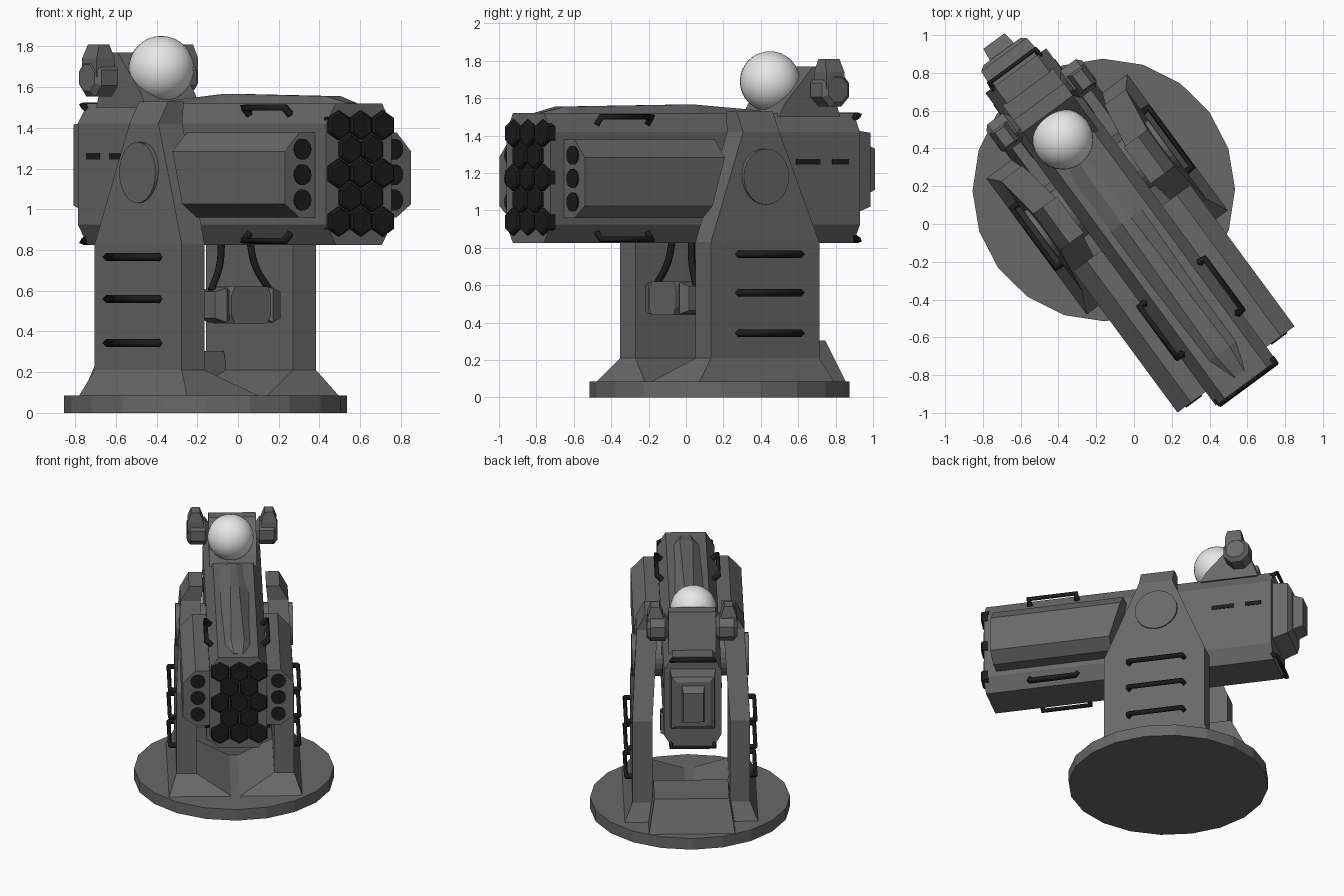
import bpy, bmesh
from math import sin, cos, pi, radians
from mathutils import Matrix, Vector

if "Cube" in bpy.data.objects:
    bpy.data.objects.remove(bpy.data.objects["Cube"])

# The whole mount is turned on its base; parts are modelled facing -y
TURN = Matrix.Translation((-0.16, 0.18, 0)) @ Matrix.Rotation(radians(36.4), 4, 'Z')
SIDES = (("left", 1), ("right", -1))


def material(name, v, rough=0.6):
    m = bpy.data.materials.new(name)
    m.use_nodes = True
    m.diffuse_color = (v, v, v, 1)
    b = m.node_tree.nodes["Principled BSDF"]
    b.inputs["Base Color"].default_value = (v, v, v, 1)
    b.inputs["Roughness"].default_value = rough
    return m


GREY = material("hull_grey", 0.14)
BLACK = material("matte_black", 0.012)
WHITE = material("dome_white", 0.8)


def place(name, data, mat):
    ob = bpy.data.objects.new(name, data)
    bpy.context.collection.objects.link(ob)
    data.materials.append(mat)
    ob.matrix_world = TURN
    return ob


def loft(name, rings, mat=GREY, side=1):
    """Skin a list of equal point rings and cap both ends."""
    bm = bmesh.new()
    vs = [[bm.verts.new((x * side, y, z)) for x, y, z in r] for r in rings]
    n = len(vs[0])
    for a, b in zip(vs, vs[1:]):
        for i in range(n):
            j = (i + 1) % n
            bm.faces.new((a[i], a[j], b[j], b[i]))
    bm.faces.new(vs[0])
    bm.faces.new(vs[-1])
    bmesh.ops.recalc_face_normals(bm, faces=bm.faces)
    me = bpy.data.meshes.new(name)
    bm.to_mesh(me)
    bm.free()
    return place(name, me, mat)


def flat(x0, x1, y0, y1, z):
    return [(x0, y0, z), (x1, y0, z), (x1, y1, z), (x0, y1, z)]


def upright(w, z0, z1, y, cx=0.0, cz=0.0):
    """Chamfered rectangle standing across the barrel axis."""
    return [(-w + cx, y, z0), (w - cx, y, z0), (w, y, z0 + cz), (w, y, z1 - cz),
            (w - cx, y, z1), (-w + cx, y, z1), (-w, y, z1 - cz), (-w, y, z0 + cz)]


def circle(x, y, z, r, n, axis='y', start=0.0):
    out = []
    for i in range(n):
        t = start + 2 * pi * i / n
        a, b = r * cos(t), r * sin(t)
        out.append({'x': (x, y + a, z + b), 'y': (x + a, y, z + b), 'z': (x + a, y + b, z)}[axis])
    return out


def pipe(name, pts, r, kind='POLY', res=0):
    cu = bpy.data.curves.new(name, 'CURVE')
    cu.dimensions = '3D'
    cu.bevel_depth, cu.bevel_resolution, cu.use_fill_caps = r, res, True
    sp = cu.splines.new(kind)
    if kind == 'BEZIER':
        sp.bezier_points.add(len(pts) - 1)
        for p, co in zip(sp.bezier_points, pts):
            p.co = co
            p.handle_left_type = p.handle_right_type = 'AUTO'
    else:
        sp.points.add(len(pts) - 1)
        for p, co in zip(sp.points, pts):
            p.co = (*co, 1)
    return place(name, cu, BLACK)


def handle(name, a, b, out, r=0.02):
    a, b, out = Vector(a), Vector(b), Vector(out)
    pipe(name, [a, a + out, b + out, b], r)


# Base plate and rear step
loft("base_plate", [circle(0, 0, z, 0.695, 20, 'z') for z in (0, 0.085)])
loft("rear_step", [flat(-0.3, 0.3, 0.2, 0.62, 0.08), flat(-0.26, 0.26, 0.2, 0.51, 0.305)])

for s, k in SIDES:
    # Support arms with flared feet
    loft(s + "_arm_foot", [flat(0.02, 0.465, -0.48, 0.42, 0.08),
                           flat(0.27, 0.41, -0.36, 0.36, 0.21)], side=k)
    loft(s + "_arm", [flat(0.27, 0.41, -0.36, 0.36, 0.2), flat(0.27, 0.41, -0.36, 0.36, 0.83),
                      flat(0.23, 0.375, -0.12, 0.12, 1.42), flat(0.22, 0.315, -0.12, 0.12, 1.53)], side=k)
    loft(s + "_pivot_cap", [circle(x, 0.01, 1.18, 0.15, 24, 'x') for x in (0.2, 0.408)], side=k)
    # Ladder rungs
    for i, z in enumerate((0.343, 0.56, 0.765)):
        handle(f"{s}_rung_{i + 1}", (0.4 * k, -0.18, z), (0.4 * k, 0.21, z), (0.05 * k, 0, 0))
    # Side pods with slanted backs
    pod = lambda y_top, y_low: [(0.18, y_low, 0.96), (0.296, y_low, 0.96), (0.385, y_low, 1.025),
                                (0.385, y_top, 1.284), (0.296, y_top, 1.378), (0.18, y_top, 1.378)]
    loft(s + "_side_pod", [pod(-1.18, -1.18), pod(-0.25, -0.33)], side=k)
    for i in range(3):
        loft(f"{s}_pod_tube_{i + 1}", [circle(0.28, y, 1.045 + 0.125 * i, 0.052, 14)
                                       for y in (-1.15, -1.187)], BLACK, k)
    # Grab handles along the barrel corners
    for part, z, up in (("upper", 1.465, 1), ("lower", 0.88, -1)):
        handle(f"{s}_{part}_handle", (0.18 * k, -0.61, z), (0.18 * k, -0.945, z),
               (0.035 * k, 0, 0.035 * up), 0.021)
    # Sensor drums beside the top bracket
    loft(s + "_sensor_drum", [circle(x, 0.555, 1.645, r, 8, 'x', pi / 8) for x, r in
                              ((0.165, 0.06), (0.19, 0.098), (0.29, 0.098), (0.315, 0.07))], side=k)
    loft(s + "_sensor_cap", [flat(0.2, 0.31, 0.48, 0.6, 1.65), flat(0.2, 0.31, 0.48, 0.6, 1.74),
                             flat(0.225, 0.285, 0.49, 0.585, 1.81)], side=k)
    # Cables from the barrel to the junction box
    pipe(s + "_cable", [(0.085 * k, -0.25, 0.85), (0.11 * k, -0.265, 0.72), (0.18 * k, -0.29, 0.6)],
         0.019, 'BEZIER', 1)
    loft(s + "_junction_end", [[(x, -0.29 + y * d, 0.53 + z * h) for y, z in
                                ((-1, -1), (1, -1), (1, 1), (-1, 1))]
                               for x, d, h in ((0.1, 0.055, 0.06), (0.14, 0.08, 0.085),
                                               (0.2, 0.06, 0.065))], side=k)
    # Plain dark stripes on the barrel flank
    for i, (y0, y1) in enumerate(((0.36, 0.52), (0.6, 0.71))):
        loft(f"{s}_stripe_{i + 1}", [flat(0.195, 0.204, y0, y1, z) for z in (1.245, 1.275)], BLACK, k)

loft("junction_box", [upright(0.12, 0.44, 0.62, y, 0.02, 0.04) for y in (-0.38, -0.2)])

# Launcher barrel
loft("launcher_body", [upright(0.2, 0.825, 1.52, y, 0.06, 0.1) for y in (-1.27, 0.785)])

# Raised spine on the barrel top
spine = lambda y, w, t, z: [(-w, y, 1.5), (w, y, 1.5), (t, y, z), (-t, y, z)]
loft("top_spine", [spine(-1.21, 0.06, 0.03, 1.522), spine(-1.06, 0.11, 0.045, 1.555),
                   spine(-0.2, 0.13, 0.03, 1.567), spine(0.25, 0.13, 0.02, 1.535)])

# Honeycomb of launch tubes
for row in range(5):
    xs = (-0.134, 0, 0.134) if row % 2 == 0 else (-0.067, 0.067)
    for i, x in enumerate(xs):
        z = 0.94 + 0.118 * row
        loft(f"launch_tube_{row + 1}_{i + 1}",
             [circle(x + 0.006, y, z, r, 6, 'y', pi / 6) for y, r in
              ((-1.24, 0.073), (-1.283, 0.073), (-1.292, 0.063))], BLACK)

# Rear hatch and rear handles
loft("rear_hatch", [upright(0.16, 0.98, 1.43, 0.77), upright(0.15, 1.02, 1.415, 0.89),
                    upright(0.12, 1.05, 1.385, 0.91)])
loft("rear_hatch_boss", [upright(0.08, 1.08, 1.36, 0.9), upright(0.07, 1.11, 1.33, 0.98)])
for part, z, up in (("upper", 1.485, 1), ("lower", 0.865, -1)):
    handle(f"rear_{part}_handle", (-0.15, 0.77, z), (0.15, 0.77, z), (0, 0.045, 0.025 * up), 0.017)

# Dome bracket, a side profile pulled across the barrel
profile = ((0.27, 1.5), (0.31, 1.57), (0.5, 1.77), (0.58, 1.77), (0.68, 1.5))
loft("dome_bracket", [[(x, y, z) for y, z in profile] for x in (-0.165, 0.165)])

# Radar dome
bm = bmesh.new()
bmesh.ops.create_uvsphere(bm, u_segments=28, v_segments=16, radius=0.161,
                          matrix=Matrix.Translation((-0.015, 0.345, 1.69)))
me = bpy.data.meshes.new("radar_dome")
bm.to_mesh(me)
bm.free()
for p in me.polygons:
    p.use_smooth = True
place("radar_dome", me, WHITE)
